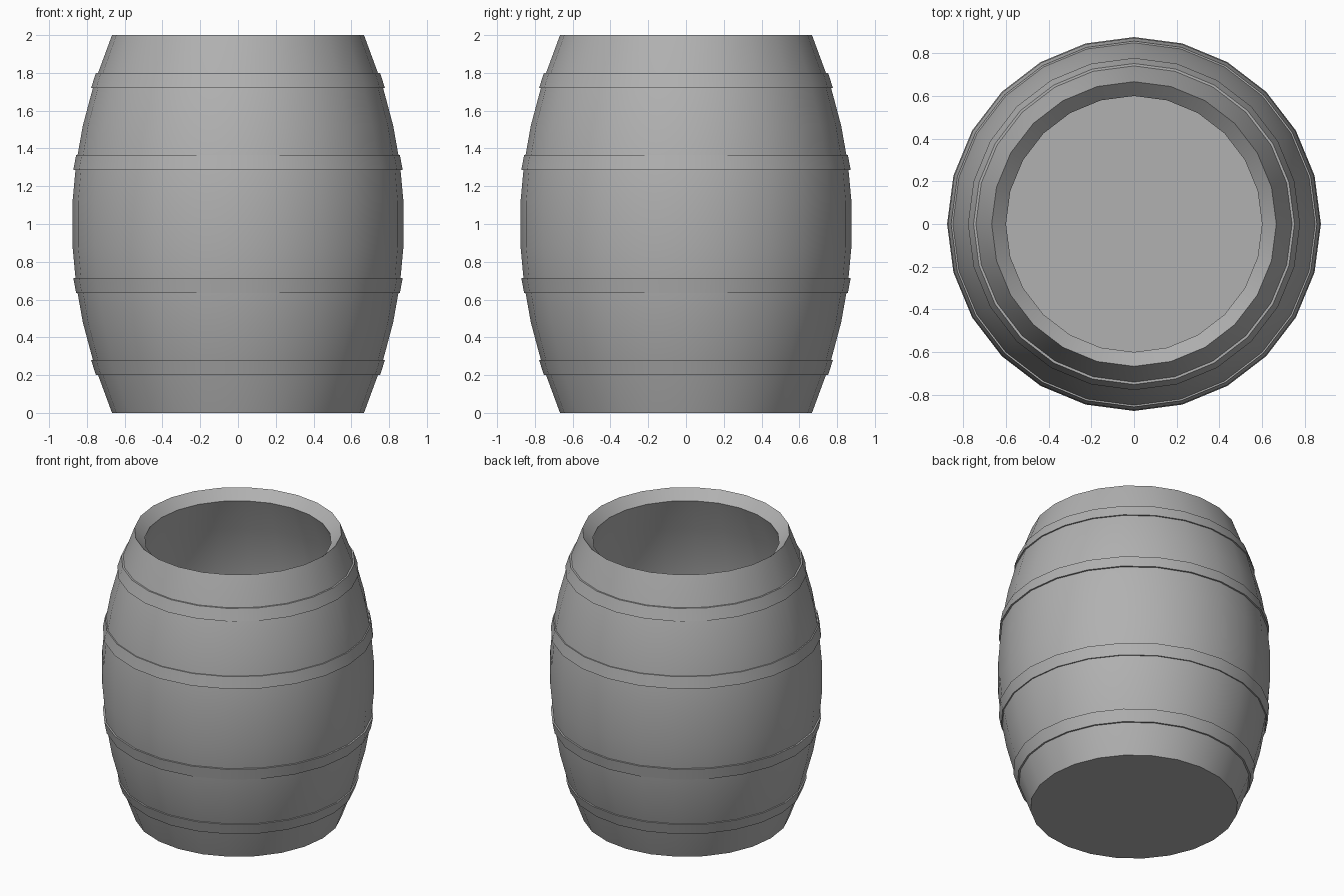
import bpy, bmesh, math

if "Cube" in bpy.data.objects:
    bpy.data.objects.remove(bpy.data.objects["Cube"])

SIDES = 24

# Mid grey for the whole barrel
grey = bpy.data.materials.new("dark_grey")
grey.diffuse_color = (0.44, 0.44, 0.44, 1)
grey.use_nodes = True
grey.node_tree.nodes["Principled BSDF"].inputs["Base Color"].default_value = grey.diffuse_color


def lathe(name, profile, closed=False):
    """Revolve (radius, z) points around z; a radius of 0 becomes a pole."""
    bm = bmesh.new()
    rings = []
    for r, z in profile:
        if r == 0:
            rings.append([bm.verts.new((0, 0, z))] * SIDES)
        else:
            rings.append([bm.verts.new((r * math.cos(2 * math.pi * i / SIDES),
                                        r * math.sin(2 * math.pi * i / SIDES), z))
                          for i in range(SIDES)])
    pairs = list(zip(rings, rings[1:]))
    if closed:
        pairs.append((rings[-1], rings[0]))
    for a, b in pairs:
        for i in range(SIDES):
            j = (i + 1) % SIDES
            bm.faces.new(dict.fromkeys((a[i], a[j], b[j], b[i])))
    bmesh.ops.recalc_face_normals(bm, faces=bm.faces)
    mesh = bpy.data.meshes.new(name)
    bm.to_mesh(mesh)
    bm.free()
    mesh.materials.append(grey)
    obj = bpy.data.objects.new(name, mesh)
    bpy.context.collection.objects.link(obj)
    bpy.ops.object.select_all(action='DESELECT')
    obj.select_set(True)
    bpy.context.view_layer.objects.active = obj
    bpy.ops.object.shade_smooth_by_angle(angle=math.radians(30))
    return obj


def bulge(z):
    return 0.879 - 0.212 * (z - 1) ** 2


# Hollow barrel body: bulging outer wall, bevelled rim, inner wall and floor
levels = [0, 0.26, 0.48, 0.68, 0.88, 1.12, 1.32, 1.52, 1.74, 2.0]
outer = [(bulge(z), z) for z in levels]
inner = [(bulge(z) - 0.067, 1 + (z - 1) * 0.935) for z in reversed(levels)]
lathe("barrel_body", [(0, 0)] + outer + inner + [(0, inner[-1][1])])

# Four hoops, mirrored about mid height
upper_hoops = {
    "outer": [(0.752, 1.80), (0.778, 1.72), (0.74, 1.72), (0.715, 1.80)],
    "inner": [(0.857, 1.365), (0.872, 1.285), (0.83, 1.285), (0.815, 1.365)],
}
for label, section in upper_hoops.items():
    lathe("upper_hoop_" + label, section, closed=True)
    lathe("lower_hoop_" + label, [(r, 2 - z) for r, z in section], closed=True)
